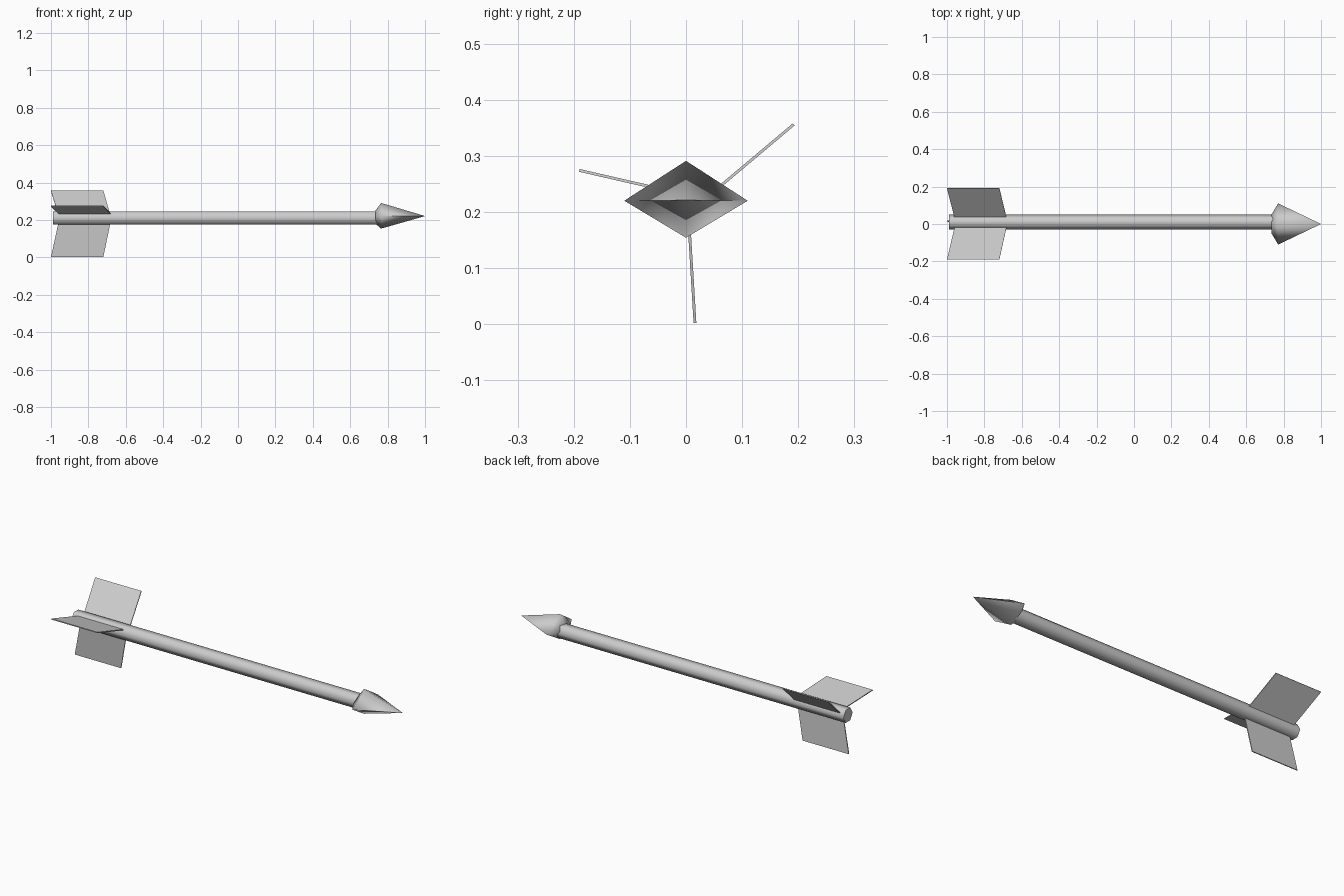
import bpy, bmesh, math
from mathutils import Vector

if "Cube" in bpy.data.objects:
    bpy.data.objects.remove(bpy.data.objects["Cube"])

grey = bpy.data.materials.new("plain grey")
grey.diffuse_color = (0.6, 0.6, 0.6, 1)
grey.use_nodes = True
grey.node_tree.nodes["Principled BSDF"].inputs["Base Color"].default_value = grey.diffuse_color


def make_object(name, bm, angle=None):
    bmesh.ops.recalc_face_normals(bm, faces=bm.faces)
    mesh = bpy.data.meshes.new(name)
    bm.to_mesh(mesh)
    bm.free()
    mesh.materials.append(grey)
    obj = bpy.data.objects.new(name, mesh)
    bpy.context.collection.objects.link(obj)
    if angle:
        bpy.ops.object.select_all(action='DESELECT')
        obj.select_set(True)
        bpy.context.view_layer.objects.active = obj
        bpy.ops.object.shade_smooth_by_angle(angle=math.radians(angle))
    return obj


def loft(bm, rings):
    """Skin a list of equal-sized rings along x and cap both ends."""
    loops = [[bm.verts.new(p) for p in ring] for ring in rings]
    n = len(loops[0])
    for a, b in zip(loops, loops[1:]):
        for i in range(n):
            j = (i + 1) % n
            bm.faces.new((a[i], a[j], b[j], b[i]))
    bm.faces.new(loops[0])
    bm.faces.new(loops[-1])


# Six-sided shaft
def hexagon(x, cy=0.01, cz=0.21, r=0.04):
    return [(x, cy + r * math.cos(k * math.pi / 3), cz + r * math.sin(k * math.pi / 3))
            for k in range(6)]


bm = bmesh.new()
loft(bm, [hexagon(-0.99), hexagon(0.76)])
make_object("shaft", bm, 65)


# Diamond-section arrowhead: short back taper, wide rim, long point
def diamond(x, hy, up, down, side_x=0.0):
    return [(x + side_x, hy, 0.22), (x, 0, 0.22 + up),
            (x + side_x, -hy, 0.22), (x, 0, 0.22 - down)]


bm = bmesh.new()
loft(bm, [diamond(0.735, 0.05, 0.03, 0.04), diamond(0.765, 0.11, 0.071, 0.066, 0.006)])
bm.faces.ensure_lookup_table()
bmesh.ops.delete(bm, geom=[bm.faces[-1]], context='FACES_ONLY')
tip = bm.verts.new((1.0, 0, 0.221))
bm.verts.ensure_lookup_table()
rim = bm.verts[4:8]
for i in range(4):
    bm.faces.new((rim[i], rim[(i + 1) % 4], tip))
make_object("arrowhead", bm, 75)


# Three thin swept fins, each given by its root and outer edge (y, z)
def fin(name, root, outer, thick=0.005):
    r, o = Vector((0, *root)), Vector((0, *outer))
    side = (o - r).cross(Vector((1, 0, 0))).normalized() * thick / 2
    outline = [r + Vector((-0.96, 0, 0)), r + Vector((-0.682, 0, 0)),
               o + Vector((-0.72, 0, 0)), o + Vector((-1.0, 0, 0))]
    bm = bmesh.new()
    loft(bm, [[p - side for p in outline], [p + side for p in outline]])
    make_object(name, bm)


fin("fin_back", (0.035, 0.224), (0.192, 0.356))
fin("fin_front", (-0.02, 0.235), (-0.19, 0.274))
fin("fin_bottom", (0.005, 0.185), (0.016, 0.002))
